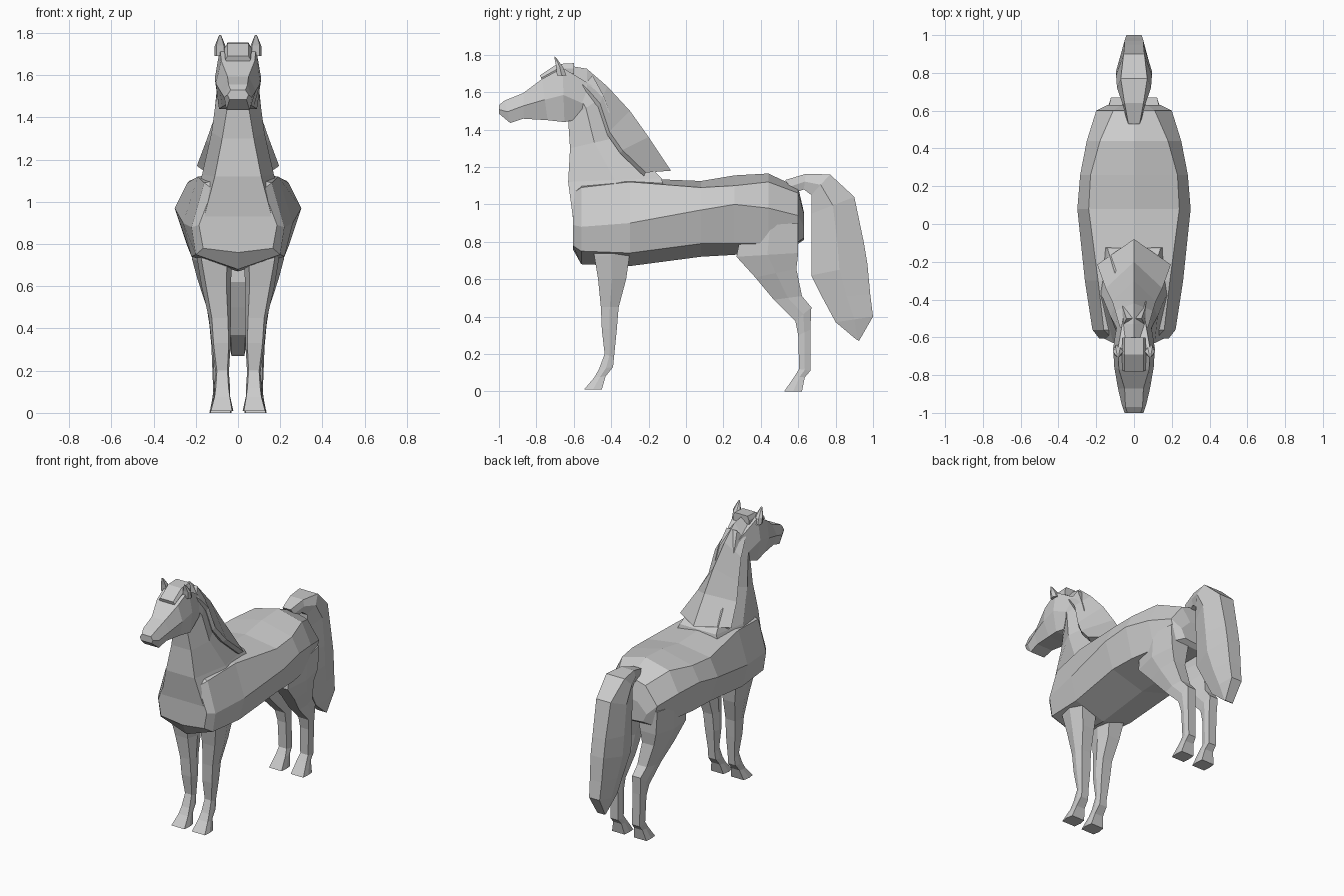
import bpy, bmesh


def loft(name, rings, mirror=False):
    """Skin a list of equal-length point rings and cap both ends."""
    bm = bmesh.new()
    loops = [[bm.verts.new(p) for p in ring] for ring in rings]
    n = len(loops[0])
    for a, b in zip(loops, loops[1:]):
        for i in range(n):
            j = (i + 1) % n
            bm.faces.new((a[i], a[j], b[j], b[i]))
    bm.faces.new(loops[0])
    bm.faces.new(loops[-1])
    bmesh.ops.recalc_face_normals(bm, faces=bm.faces)
    me = bpy.data.meshes.new(name)
    bm.to_mesh(me)
    bm.free()
    ob = bpy.data.objects.new(name, me)
    bpy.context.collection.objects.link(ob)
    if mirror:
        ob.modifiers.new("mirror", 'MIRROR')
    return ob


def hexagon(y0, z0, y1, z1, w0, wm, w1, cx=0.0):
    """Six-sided section between two side-view points, with three half widths."""
    ym, zm = (y0 + y1) / 2, (z0 + z1) / 2
    half = [(w0, y0, z0), (wm, ym, zm), (w1, y1, z1)]
    return [(cx + x, y, z) for x, y, z in half] + \
           [(cx - x, y, z) for x, y, z in reversed(half)]


def hex_loft(name, rows, mirror=False):
    return loft(name, [hexagon(*r) for r in rows], mirror)


def body_ring(y, top, w1, z1, w2, z2, w3, z3, bottom):
    half = [(w1, z1), (w2, z2), (w3, z3)]
    return [(0, y, top)] + [(x, y, z) for x, z in half] + [(0, y, bottom)] + \
           [(-x, y, z) for x, z in reversed(half)]


# Barrel, chest and rump
loft("body", [body_ring(*r) for r in [
    (-.605, 1.08, .12, 1.06, .185, .89, .165, .78, .76),
    (-.56, 1.13, .16, 1.09, .22, .88, .20, .75, .68),
    (-.30, 1.14, .19, 1.12, .26, .90, .22, .74, .67),
    (.08, 1.125, .24, 1.09, .30, .97, .24, .79, .72),
    (.26, 1.155, .23, 1.10, .285, 1.0, .235, .79, .73),
    (.44, 1.165, .18, 1.12, .25, .98, .205, .79, .77),
    (.60, 1.09, .11, 1.06, .20, .94, .16, .80, .79),
    (.63, .96, .07, .95, .14, .88, .11, .82, .81)]])

# Neck
hex_loft("neck", [
    (-.605, .93, -.10, 1.0, .16, .22, .20),
    (-.63, 1.12, -.13, 1.14, .11, .17, .14),
    (-.62, 1.30, -.36, 1.36, .075, .125, .07),
    (-.63, 1.45, -.44, 1.58, .05, .10, .06),
    (-.66, 1.50, -.50, 1.69, .04, .08, .04)])

# Head
hex_loft("head", [
    (-.46, 1.61, -.60, 1.45, .05, .09, .06),
    (-.66, 1.73, -.65, 1.44, .085, .11, .09),
    (-.77, 1.67, -.74, 1.45, .08, .105, .075),
    (-.87, 1.595, -.87, 1.458, .05, .085, .06),
    (-.97, 1.555, -.94, 1.435, .045, .065, .055),
    (-1.0, 1.53, -1.0, 1.485, .035, .05, .04)])

# Ears
hex_loft("ear", [
    (-.69, 1.69, -.64, 1.69, .02, .028, .015, .083),
    (-.695, 1.74, -.655, 1.73, .018, .027, .012, .085),
    (-.705, 1.79, -.695, 1.785, .004, .006, .004, .085)], True)

# Forelock
hex_loft("forelock", [
    (-.60, 1.755, -.60, 1.70, .05, .06, .06),
    (-.69, 1.75, -.68, 1.70, .05, .065, .06),
    (-.78, 1.69, -.77, 1.66, .05, .06, .05)])

# Mane: crest ridge with edges spreading towards the shoulders
mane = [(-.68, 1.75, .05, -.62, 1.70),
        (-.53, 1.725, .08, -.53, 1.62),
        (-.42, 1.63, .10, -.46, 1.54),
        (-.30, 1.50, .115, -.41, 1.39),
        (-.20, 1.36, .15, -.34, 1.29),
        (-.08, 1.18, .195, -.215, 1.17)]
loft("mane", [[(0, ry, rz), (w, ey, ez), (w * .85, ey - .01, ez - .02),
               (-w * .85, ey - .01, ez - .02), (-w, ey, ez)]
              for ry, rz, w, ey, ez in mane])

# Tail
hex_loft("tail", [
    (.53, 1.13, .58, 1.06, .03, .04, .03),
    (.64, 1.163, .63, 1.08, .05, .06, .05),
    (.77, 1.16, .67, 1.05, .07, .09, .06),
    (.90, 1.04, .67, .95, .055, .095, .06),
    (.95, .80, .67, .78, .05, .095, .055),
    (.97, .68, .67, .62, .05, .09, .05),
    (.985, .52, .73, .50, .045, .075, .04),
    (1.0, .40, .80, .37, .04, .06, .035),
    (.925, .27, .91, .278, .03, .03, .03)])

# Front legs and hooves
hex_loft("front_leg", [
    (-.50, .85, -.28, .85, .07, .09, .07, .12),
    (-.49, .72, -.30, .74, .06, .082, .06, .112),
    (-.47, .60, -.32, .60, .048, .07, .045, .103),
    (-.455, .45, -.36, .45, .038, .052, .036, .086),
    (-.45, .33, -.37, .33, .036, .045, .034, .08),
    (-.435, .20, -.385, .18, .025, .032, .025, .075),
    (-.465, .12, -.39, .13, .03, .037, .028, .075),
    (-.49, .075, -.43, .08, .036, .038, .032, .075),
    (-.545, .01, -.45, .01, .05, .056, .048, .078)], True)

# Hind legs and hooves
hex_loft("hind_leg", [
    (.30, .88, .60, .90, .08, .10, .08, .12),
    (.27, .72, .60, .74, .06, .088, .06, .13),
    (.37, .61, .59, .655, .05, .07, .045, .122),
    (.47, .49, .62, .51, .04, .05, .036, .098),
    (.585, .375, .67, .45, .038, .045, .032, .09),
    (.60, .30, .665, .33, .032, .04, .03, .086),
    (.605, .12, .665, .11, .03, .036, .028, .082),
    (.58, .08, .635, .075, .036, .04, .032, .08),
    (.525, 0, .62, 0, .048, .052, .048, .083)], True)
